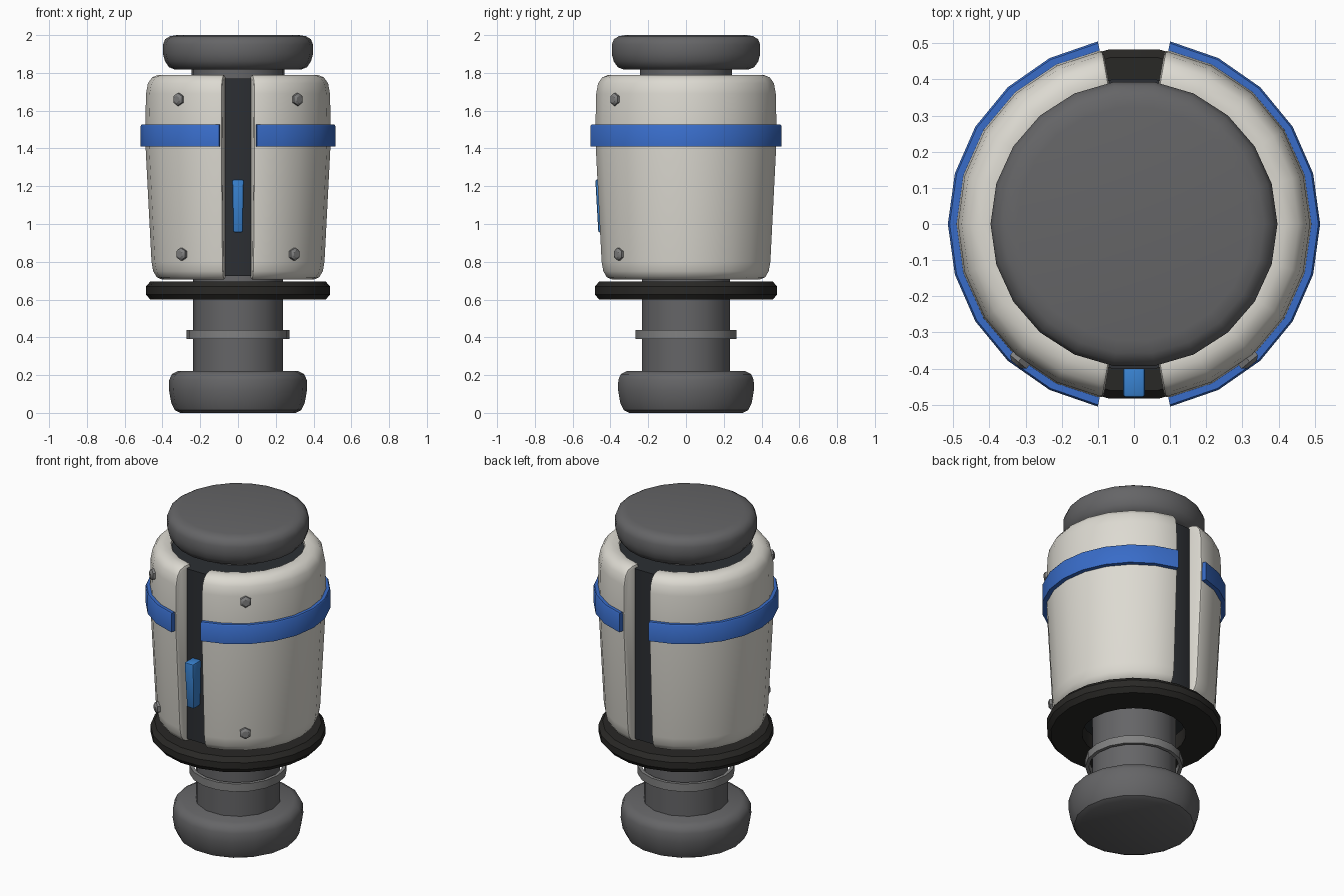
import bpy, bmesh
from math import radians, sin, cos, pi, tau
from mathutils import Matrix, Vector

if "Cube" in bpy.data.objects:
    bpy.data.objects.remove(bpy.data.objects["Cube"])


def material(name, rgb):
    m = bpy.data.materials.new(name)
    m.diffuse_color = (*rgb, 1)
    m.use_nodes = True
    m.node_tree.nodes["Principled BSDF"].inputs["Base Color"].default_value = m.diffuse_color
    return m


CREAM = material("cream", (0.72, 0.70, 0.64))
BLUE = material("blue", (0.04, 0.15, 0.58))
LIGHT_BLUE = material("light_blue", (0.04, 0.22, 0.62))
GREY = material("mid_grey", (0.13, 0.13, 0.135))
RING = material("ring_grey", (0.22, 0.22, 0.22))
DARK = material("dark_core", (0.025, 0.028, 0.033))
BLACK = material("rubber", (0.022, 0.021, 0.019))


def finish(bm, name, mat, bevel=0.0, segments=2):
    bmesh.ops.remove_doubles(bm, verts=bm.verts, dist=1e-5)
    bmesh.ops.recalc_face_normals(bm, faces=bm.faces)
    if bevel:
        sharp = [e for e in bm.edges if e.calc_face_angle(0) > radians(50)]
        bmesh.ops.bevel(bm, geom=sharp, offset=bevel, segments=segments,
                        profile=0.5, affect='EDGES', clamp_overlap=True)
    me = bpy.data.meshes.new(name)
    bm.to_mesh(me)
    bm.free()
    me.materials.append(mat)
    ob = bpy.data.objects.new(name, me)
    bpy.context.collection.objects.link(ob)
    bpy.ops.object.select_all(action='DESELECT')
    ob.select_set(True)
    bpy.context.view_layer.objects.active = ob
    bpy.ops.object.shade_smooth_by_angle(angle=radians(38))
    return ob


def lathe(name, profile, mat, n, half=None, centre=0.0, closed=False, bevel=0.0):
    """Turn an (r, z) profile about z: a full turn, or an arc of +-half degrees."""
    bm = bmesh.new()
    start = 0 if half is None else centre - radians(half)
    step = (tau if half is None else 2 * radians(half)) / n
    rings = []
    for i in range(n if half is None else n + 1):
        a = start + i * step
        rings.append([bm.verts.new((r * cos(a), r * sin(a), z)) for r, z in profile])
    m = len(profile)
    for i in range(n):
        p, q = rings[i], rings[(i + 1) % len(rings)]
        for j in range(m if closed else m - 1):
            k = (j + 1) % m
            bm.faces.new((p[j], p[k], q[k], q[j]))
    if half is not None:
        bm.faces.new(rings[0])
        bm.faces.new(rings[-1])
    return finish(bm, name, mat, bevel)


# Foot, column and loose ring
lathe("foot", [(0, 0), (0.305, 0), (0.335, 0.015), (0.354, 0.055), (0.365, 0.12),
               (0.364, 0.175), (0.35, 0.205), (0.315, 0.223), (0, 0.223)], GREY, 18)
lathe("column", [(0, 0.2), (0.238, 0.2), (0.238, 0.74), (0, 0.74)], GREY, 14)
lathe("column_ring", [(0.252, 0.39), (0.272, 0.39), (0.272, 0.438), (0.252, 0.438)],
      RING, 18, closed=True)

# Rubber flange under the body
lathe("flange", [(0.29, 0.6), (0.465, 0.6), (0.488, 0.628), (0.488, 0.668),
                 (0.465, 0.695), (0.29, 0.695)], BLACK, 22, closed=True)

# Dark core, neck and cap
lathe("core", [(0, 0.725), (0.405, 0.725), (0.405, 1.77), (0, 1.77)], DARK, 22)
lathe("neck", [(0, 1.75), (0.247, 1.75), (0.247, 1.83), (0, 1.83)], GREY, 22)
lathe("cap", [(0, 1.818), (0.335, 1.818), (0.365, 1.83), (0.387, 1.862), (0.397, 1.9),
              (0.397, 1.95), (0.386, 1.978), (0.36, 1.994), (0.325, 2.0), (0, 2.0)],
      GREY, 22)

# Two shell halves, each with its band and front bolts
shell = [(0.37, 0.705), (0.40, 0.705), (0.43, 0.718), (0.449, 0.75), (0.458, 0.80),
         (0.489, 1.40), (0.491, 1.52), (0.487, 1.69), (0.477, 1.745), (0.455, 1.776),
         (0.42, 1.79), (0.37, 1.79)]
band = [(0.47, 1.41), (0.515, 1.41), (0.515, 1.519), (0.51, 1.526), (0.47, 1.526)]
for side, s in (("right", 1), ("left", -1)):
    c = 0 if s > 0 else pi
    lathe("shell_" + side, shell, CREAM, 10, 80, c, True, 0.014)
    lathe("band_" + side, band, BLUE, 10, 78.8, c, True)
    for level, r, z in (("upper", 0.482, 1.66), ("lower", 0.456, 0.84)):
        out = Vector((s * cos(radians(50)), -sin(radians(50)), 0))
        bm = bmesh.new()
        rot = out.to_track_quat('Z', 'Y').to_matrix().to_4x4()
        for r1, r2, d, off in ((0.034, 0.034, 0.026, 0.003), (0.034, 0.02, 0.01, 0.021)):
            bmesh.ops.create_cone(
                bm, cap_ends=True, segments=6, radius1=r1, radius2=r2, depth=d,
                matrix=Matrix.Translation(out * (r + off) + Vector((0, 0, z))) @ rot)
        finish(bm, "bolt_%s_%s" % (level, side), RING)

# Tapered latch in the front slot
bm = bmesh.new()
bmesh.ops.create_cube(bm, size=1)
for v in bm.verts:
    top, front = v.co.z > 0, v.co.y < 0
    v.co = Vector(((0.031 if top else 0.025) * (1 if v.co.x > 0 else -1),
                   (-0.48 if top else -0.464) if front else -0.398,
                   1.235 if top else 0.955))
finish(bm, "front_latch", LIGHT_BLUE, 0.009)
